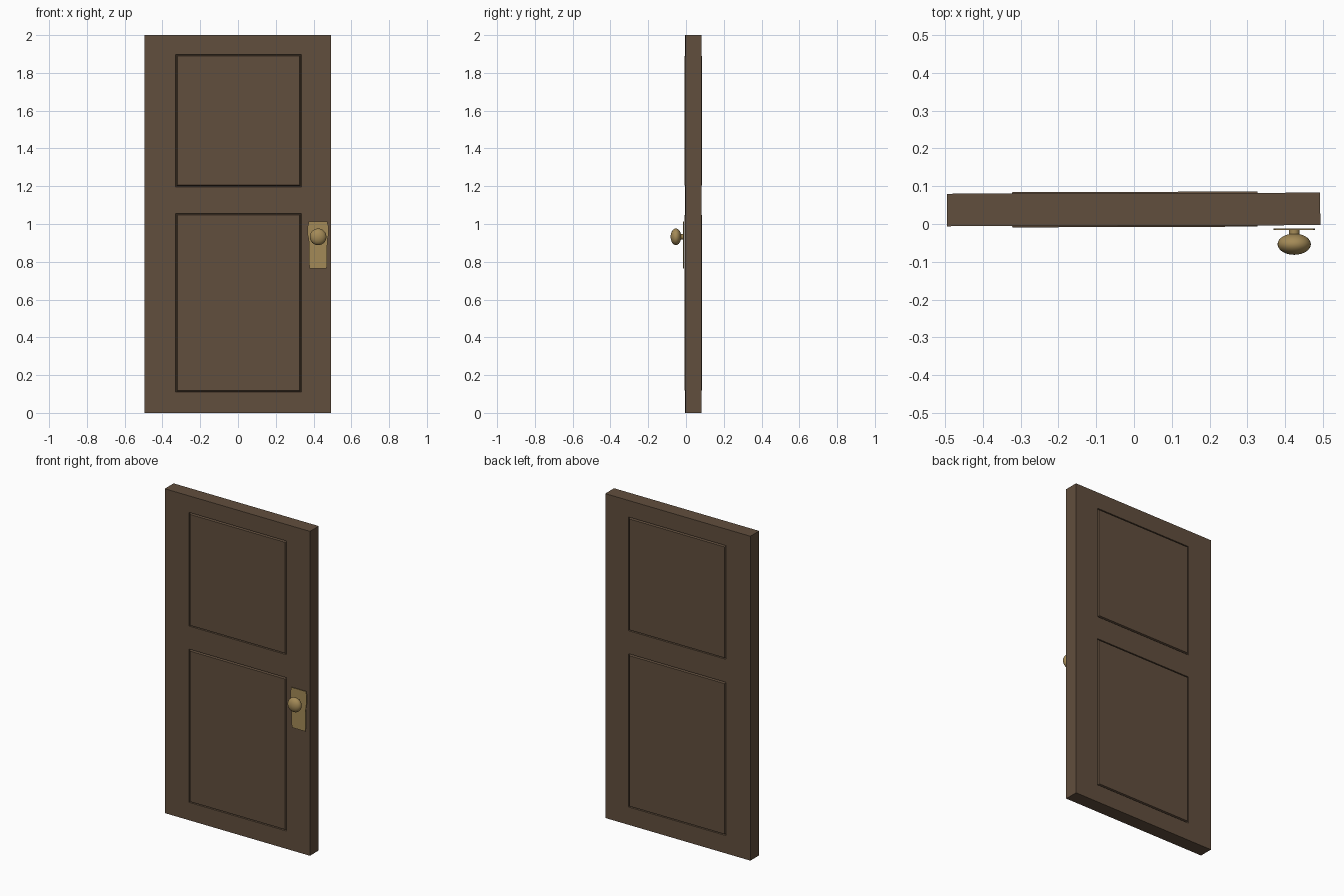
import bpy, bmesh, math
from mathutils import Matrix

if "Cube" in bpy.data.objects:
    bpy.data.objects.remove(bpy.data.objects["Cube"])


def material(name, colour):
    m = bpy.data.materials.new(name)
    m.diffuse_color = (*colour, 1)
    m.use_nodes = True
    m.node_tree.nodes["Principled BSDF"].inputs["Base Color"].default_value = m.diffuse_color
    return m


wood = material("brown_wood", (0.120, 0.077, 0.047))
brass = material("aged_brass", (0.37, 0.255, 0.095))


def finish(name, bm, mat):
    bmesh.ops.recalc_face_normals(bm, faces=bm.faces)
    mesh = bpy.data.meshes.new(name)
    bm.to_mesh(mesh)
    bm.free()
    ob = bpy.data.objects.new(name, mesh)
    bpy.context.collection.objects.link(ob)
    mesh.materials.append(mat)
    return ob


# Door slab, cut along the panel borders
X0, X1, Y0, Y1, H = -0.495, 0.493, -0.0045, 0.0815, 2.0
PX = (-0.33, 0.335)
PANELS = ((0.11, 1.055), (1.197, 1.898))
bm = bmesh.new()
bmesh.ops.create_cube(bm, size=1, matrix=Matrix.Translation(
    ((X0 + X1) / 2, (Y0 + Y1) / 2, H / 2)) @ Matrix.Diagonal((X1 - X0, Y1 - Y0, H, 1)))
cuts = [((x, 0, 0), (1, 0, 0)) for x in PX]
cuts += [((0, 0, z), (0, 0, 1)) for pair in PANELS for z in pair]
for co, no in cuts:
    bmesh.ops.bisect_plane(bm, geom=bm.verts[:] + bm.edges[:] + bm.faces[:],
                           plane_co=co, plane_no=no)

# Panels on both sides: a narrow groove, then a slightly raised field
bm.normal_update()
fields = []
for f in bm.faces:
    c = f.calc_center_median()
    if abs(f.normal.y) > 0.9 and PX[0] < c.x < PX[1] and any(a < c.z < b for a, b in PANELS):
        fields.append(f)
for width, depth in ((0.003, -0.008), (0.003, 0.0), (0.006, 0.0115)):
    bmesh.ops.inset_individual(bm, faces=fields, thickness=width, depth=depth)
    bm.normal_update()
door = finish("door_slab", bm, wood)
door.rotation_euler.z = 0.003

# Lock plate: waisted outline with stepped upper corners
KX, KZ = 0.424, 0.932
half = [(0.045, 0.765), (0.047, 0.785), (0.047, 0.86), (0.050, 0.92),
        (0.055, 0.94), (0.055, 0.99), (0.051, 1.0), (0.051, 1.012)]
outline = half + [(-x, z) for x, z in reversed(half)]
bm = bmesh.new()
face = bm.faces.new([bm.verts.new((KX + x, -0.0155, z)) for x, z in outline])
ext = bmesh.ops.extrude_face_region(bm, geom=[face])
bmesh.ops.translate(bm, vec=(0, 0.004, 0),
                    verts=[v for v in ext["geom"] if isinstance(v, bmesh.types.BMVert)])
finish("lock_plate", bm, brass)

# Knob stem
turn = Matrix.Rotation(math.pi / 2, 4, 'X')
bm = bmesh.new()
bmesh.ops.create_cone(bm, cap_ends=True, segments=24, radius1=0.014, radius2=0.014,
                      depth=0.026, matrix=Matrix.Translation((KX, -0.026, KZ)) @ turn)
stem = finish("knob_stem", bm, brass)

# Flattened round knob
bm = bmesh.new()
bmesh.ops.create_uvsphere(bm, u_segments=32, v_segments=16, radius=1, matrix=Matrix.Translation(
    (KX, -0.0535, KZ)) @ Matrix.Diagonal((0.044, 0.028, 0.044, 1)) @ turn)
knob = finish("knob", bm, brass)

for ob in (stem, knob):
    bpy.ops.object.select_all(action='DESELECT')
    ob.select_set(True)
    bpy.context.view_layer.objects.active = ob
    bpy.ops.object.shade_smooth_by_angle(angle=math.radians(40))
